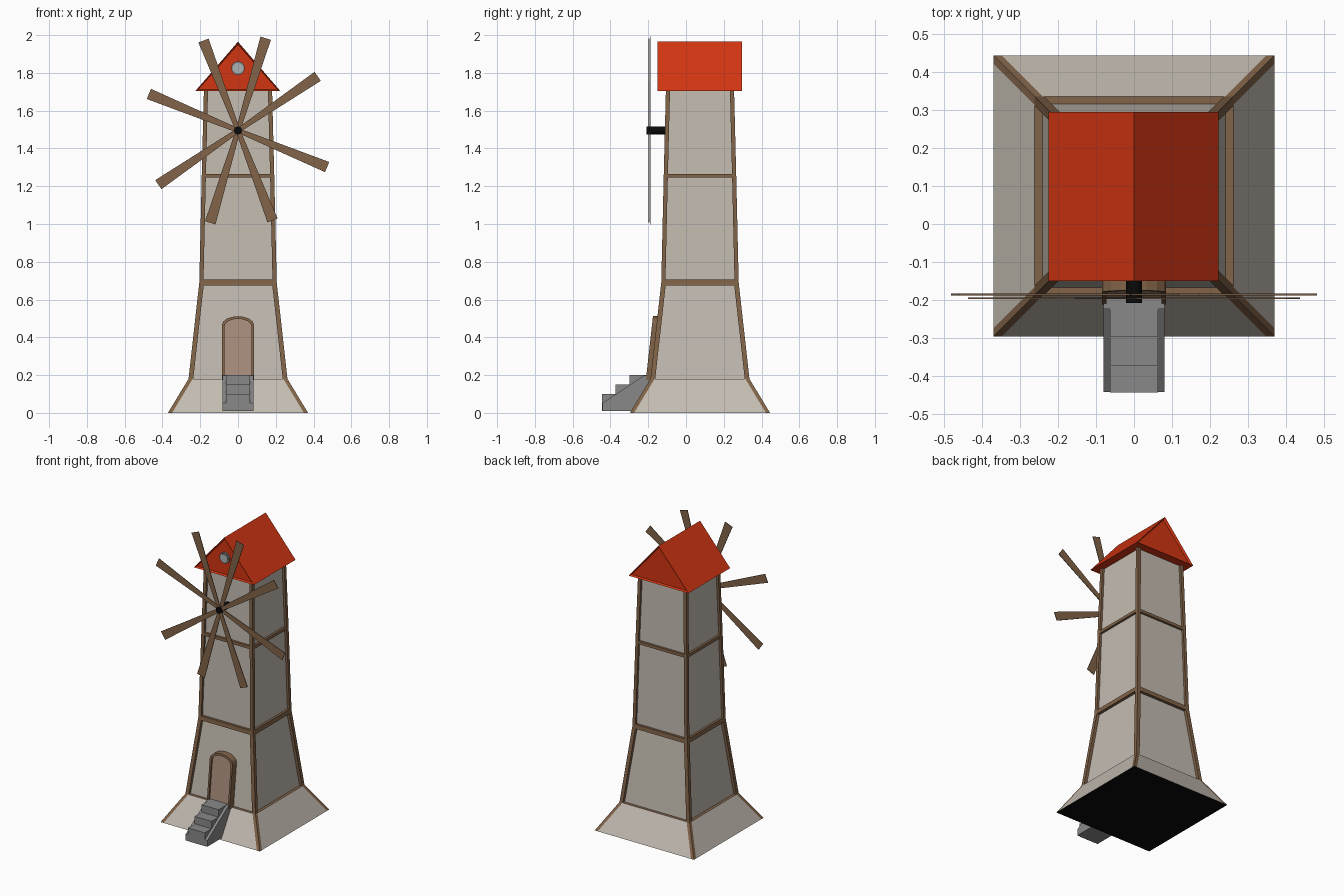
import bpy, bmesh, math
from mathutils import Vector, Matrix

if "Cube" in bpy.data.objects:
    bpy.data.objects.remove(bpy.data.objects["Cube"])

CY = 0.074  # tower centre in y


def mat(name, r, g, b):
    m = bpy.data.materials.new(name)
    m.diffuse_color = (r, g, b, 1)
    m.use_nodes = True
    m.node_tree.nodes["Principled BSDF"].inputs["Base Color"].default_value = m.diffuse_color
    return m


PLASTER = mat("plaster", 0.55, 0.50, 0.44)
BEAM = mat("brown wood", 0.22, 0.125, 0.065)
DOOR = mat("door wood", 0.40, 0.27, 0.20)
STONE = mat("grey stone", 0.25, 0.25, 0.25)
ROOF = mat("red roof", 0.65, 0.036, 0.006)
BLACK = mat("black", 0.003, 0.003, 0.003)
GLASS = mat("pale glass", 0.42, 0.45, 0.45)


def finish(bm, name, *mats, normals=True):
    if normals:
        bmesh.ops.recalc_face_normals(bm, faces=bm.faces)
    me = bpy.data.meshes.new(name)
    bm.to_mesh(me)
    bm.free()
    for m in mats:
        me.materials.append(m)
    ob = bpy.data.objects.new(name, me)
    bpy.context.collection.objects.link(ob)
    return ob


def prism(bm, front, back):
    """Solid between two matching outlines."""
    a = [bm.verts.new(p) for p in front]
    b = [bm.verts.new(p) for p in back]
    n = len(a)
    caps = [bm.faces.new(a), bm.faces.new(b[::-1])]
    for i in range(n):
        bm.faces.new((a[i], b[i], b[(i + 1) % n], a[(i + 1) % n]))
    return caps


# Tower: four framed sides; each row is z0, half0, z1, half1, side/bottom/top margin, recess
levels = [
    (0.0, 0.371, 0.18, 0.262, 0.022, 0.0, 0.0, 0.0),
    (0.18, 0.262, 0.69, 0.205, 0.025, 0.0, 0.015, 0.02),
    (0.69, 0.205, 1.255, 0.192, 0.022, 0.015, 0.01, 0.015),
    (1.255, 0.192, 1.73, 0.180, 0.022, 0.01, 0.0, 0.015),
]
bm = bmesh.new()
for side in range(4):
    rot = Matrix.Translation((0, CY, 0)) @ Matrix.Rotation(side * math.pi / 2, 4, 'Z')
    for z0, h0, z1, h1, ms, mb, mt, rec in levels:
        def half(z):
            return h0 + (h1 - h0) * (z - z0) / (z1 - z0)

        def ring(a, b, m, r):
            pts = [(-half(a) + m, -half(a) + r, a), (half(a) - m, -half(a) + r, a),
                   (half(b) - m, -half(b) + r, b), (-half(b) + m, -half(b) + r, b)]
            return [bm.verts.new(rot @ Vector(p)) for p in pts]
        outer = ring(z0, z1, 0, 0)
        edge = ring(z0 + mb, z1 - mt, ms, 0)
        panel = ring(z0 + mb, z1 - mt, ms, rec)
        for i in range(4):
            j = (i + 1) % 4
            if (i == 0 and mb == 0) or (i == 2 and mt == 0):
                pass
            else:
                bm.faces.new((outer[i], outer[j], edge[j], edge[i]))
            if rec:
                bm.faces.new((edge[i], edge[j], panel[j], panel[i]))
        bm.faces.new(panel).material_index = 1
bmesh.ops.recalc_face_normals(bm, faces=bm.faces)
for f in bm.faces:
    c = f.calc_center_median() - Vector((0, CY, 0))
    if f.material_index == 1 and f.normal.dot(Vector((c.x, c.y, 0))) < 0:
        f.normal_flip()
finish(bm, "tower", BEAM, PLASTER, normals=False)

# Underside: black floor with a wooden rim
bm = bmesh.new()
h = 0.371
f = bm.faces.new([bm.verts.new((x, CY + y, 0)) for x, y in ((-h, -h), (-h, h), (h, h), (h, -h))])
bmesh.ops.inset_individual(bm, faces=[f], thickness=0.018)
for g in bm.faces:
    g.material_index = 1 if g is f else 0
finish(bm, "tower_floor", BEAM, BLACK, normals=False)

# Gabled roof with recessed gable ends
bm = bmesh.new()
tri = [(-0.225, 1.705), (0.223, 1.705), (0, 1.965)]
caps = prism(bm, [(x, -0.15, z) for x, z in tri], [(x, 0.296, z) for x, z in tri])
bmesh.ops.recalc_face_normals(bm, faces=bm.faces)
bmesh.ops.inset_individual(bm, faces=caps, thickness=0.015, depth=-0.015)
finish(bm, "roof", ROOF, normals=False)


def cylinder(name, x, z, r, y0, y1, n, m):
    bm = bmesh.new()
    pts = [(x + r * math.cos(2 * math.pi * (i + .5) / n), z + r * math.sin(2 * math.pi * (i + .5) / n)) for i in range(n)]
    prism(bm, [(a, y0, b) for a, b in pts], [(a, y1, b) for a, b in pts])
    return finish(bm, name, m)


# Round gable window and sail hub
cylinder("gable_window_rim", 0, 1.825, 0.037, -0.147, -0.13, 10, STONE)
cylinder("gable_window_glass", 0, 1.825, 0.028, -0.150, -0.146, 10, GLASS)
hub = cylinder("sail_hub", 0, 1.495, 0.021, -0.208, -0.105, 16, BLACK)

# Sails: four pairs of tapered blades in two planes
for k, (ang, y) in enumerate([(73.3, -0.186), (-22.3, -0.186), (34.2, -0.196), (111, -0.196)]):
    bm = bmesh.new()
    for a in (math.radians(ang), math.radians(ang + 180)):
        d, s = Vector((math.cos(a), 0, math.sin(a))), Vector((-math.sin(a), 0, math.cos(a)))
        o = Vector((0, y, 1.495))
        out = [o - s * 0.012, o + d * 0.51 - s * 0.029, o + d * 0.51 + s * 0.029, o + s * 0.012]
        t = Vector((0, 0.002, 0))
        prism(bm, [p - t for p in out], [p + t for p in out])
    finish(bm, f"sail_pair_{k + 1}", BEAM)


# Arched door leaning with the wall
def wall_y(z):
    return CY - 0.262 + 0.057 * (z - 0.18) / 0.51


def arch(w, base, spring, top):
    pts = [(-w, base)]
    pts += [(-w * math.cos(math.pi * i / 8), spring + (top - spring) * math.sin(math.pi * i / 8)) for i in range(9)]
    return pts + [(w, base)]


def lean(pts, off):
    return [(x, wall_y(z) - off, z) for x, z in pts]


outer, inner = arch(0.085, 0.175, 0.465, 0.512), arch(0.072, 0.175, 0.457, 0.498)
bm = bmesh.new()
for i in range(len(outer) - 1):
    q = [outer[i], outer[i + 1], inner[i + 1], inner[i]]
    caps = prism(bm, lean(q, 0.024), lean(q, -0.022))
bmesh.ops.remove_doubles(bm, verts=bm.verts, dist=0.0001)
finish(bm, "door_frame", BEAM)
bm = bmesh.new()
prism(bm, lean(inner, 0.012), lean(inner, -0.022))
finish(bm, "door", DOOR)

# Stone steps with sloped side stringers
steps = [(-0.445, 0.01), (-0.445, 0.10), (-0.373, 0.10), (-0.373, 0.15), (-0.298, 0.15),
         (-0.298, 0.20), (-0.18, 0.20), (-0.28, 0.01)]
ramp = [(-0.443, 0.01), (-0.443, 0.052), (-0.222, 0.198), (-0.18, 0.198), (-0.28, 0.01)]
for name, prof, spans in (("steps", steps, [(-0.063, 0.063)]),
                          ("step_stringers", ramp, [(-0.081, -0.063), (0.063, 0.081)])):
    bm = bmesh.new()
    for x0, x1 in spans:
        prism(bm, [(x0, y, z) for y, z in prof], [(x1, y, z) for y, z in prof])
    finish(bm, name, STONE)
